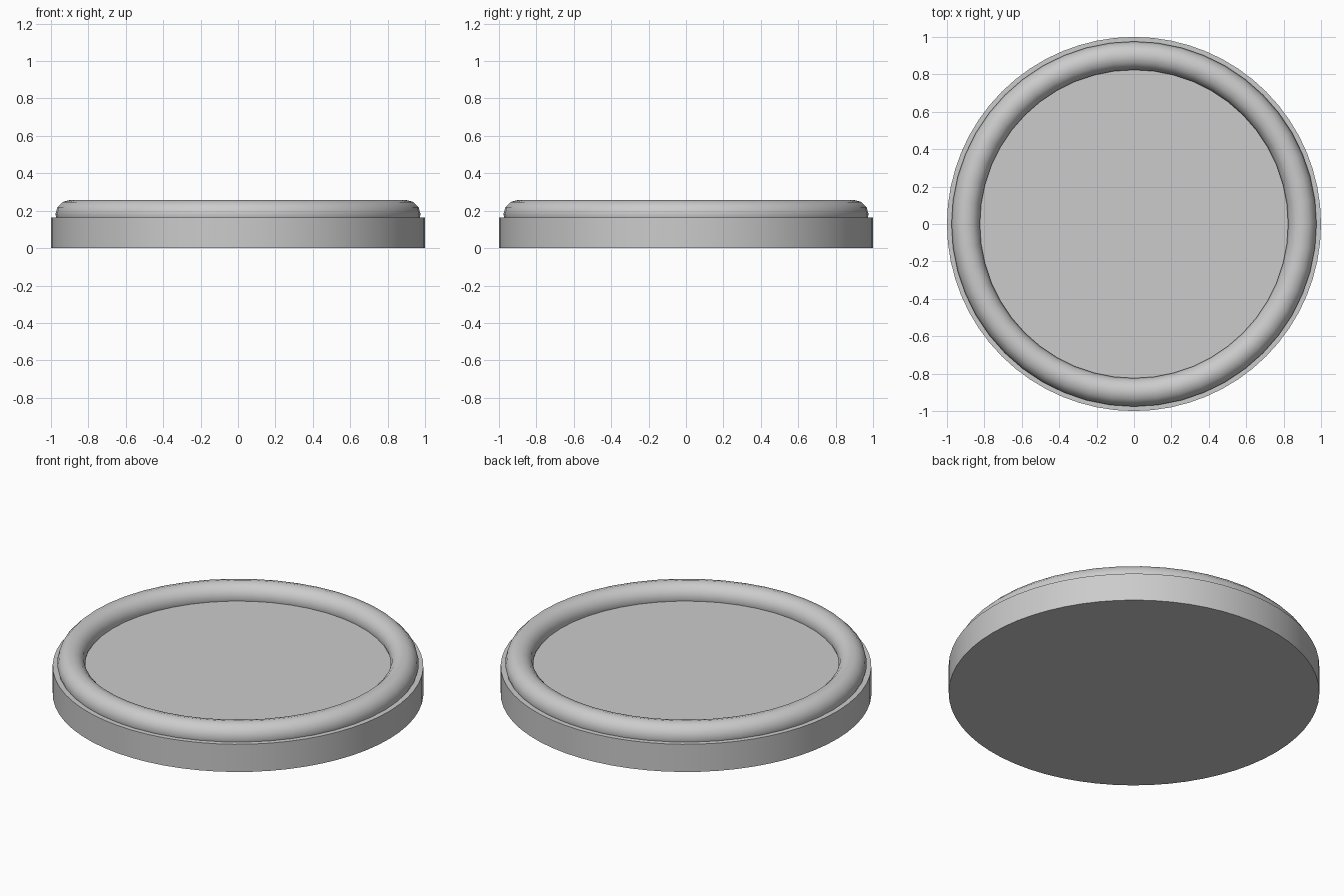
import bpy
import math

default = bpy.data.objects.get("Cube")
if default:
    bpy.data.objects.remove(default, do_unlink=True)

BASE_HEIGHT = 0.165
RING_RADIUS = 0.9
RING_THICKNESS = 0.076

# Plain grey for the whole dish
grey = bpy.data.materials.new("plain grey")
grey.use_nodes = True
colour = (0.6, 0.6, 0.6, 1)
grey.diffuse_color = colour
grey.node_tree.nodes["Principled BSDF"].inputs["Base Color"].default_value = colour


def finish(name, angle):
    part = bpy.context.object
    part.name = name
    part.data.name = name
    part.data.materials.append(grey)
    bpy.ops.object.shade_smooth_by_angle(angle=math.radians(angle))


# Flat round base
bpy.ops.mesh.primitive_cylinder_add(vertices=64, radius=1, depth=BASE_HEIGHT,
                                    location=(0, 0, BASE_HEIGHT / 2))
finish("round_base", 30)

# Rounded rim half sunk into the top of the base
bpy.ops.mesh.primitive_torus_add(major_segments=48, minor_segments=12,
                                 major_radius=RING_RADIUS, minor_radius=RING_THICKNESS,
                                 location=(0, 0, 0.181))
finish("rounded_rim", 40)
